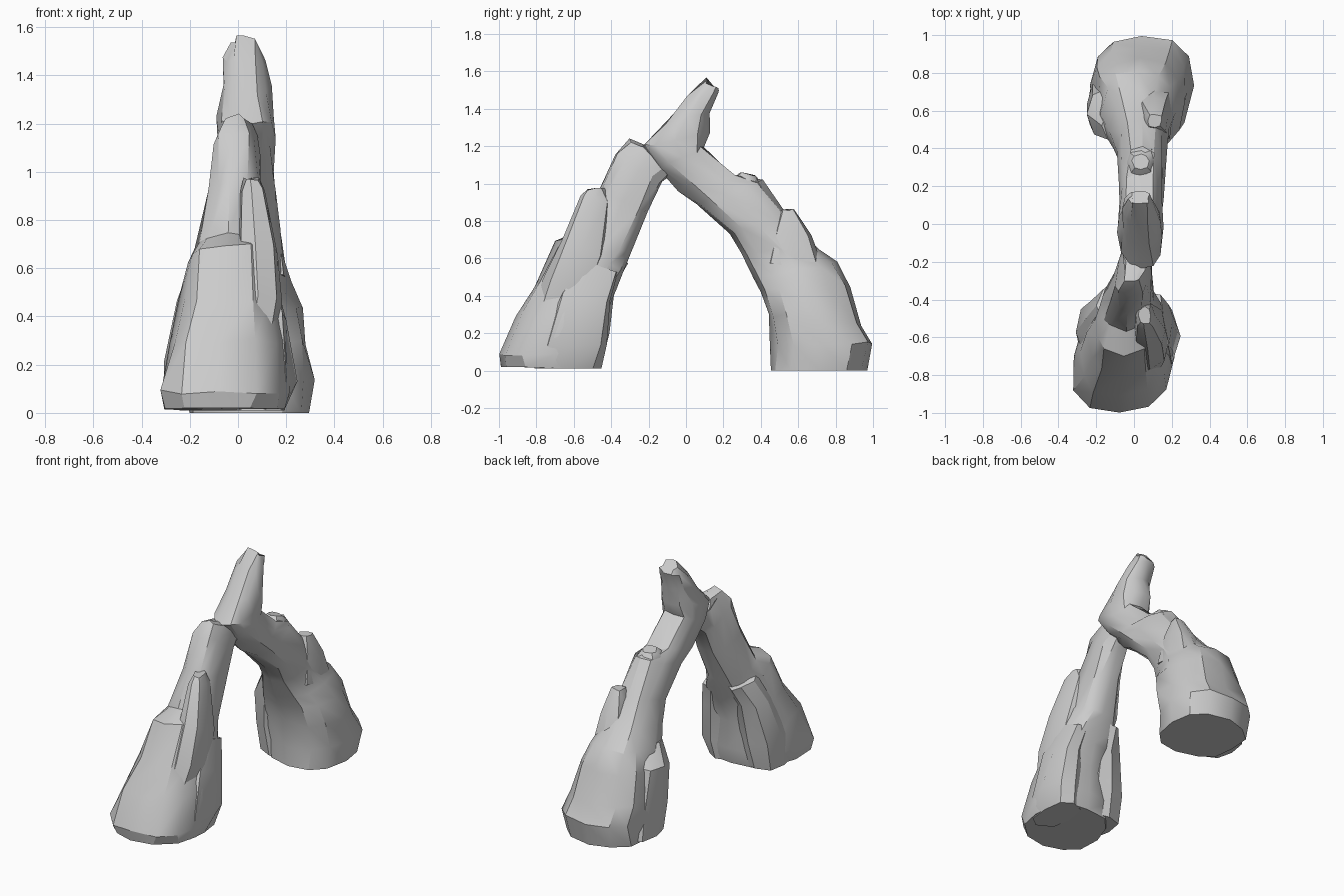
import bpy, bmesh, math, random
from mathutils import Vector

random.seed(4)


def rock(name, sections, sides=12, power=0.75, rough=0.012, skew=0.0):
    """Loft rings; each section is outer (y, z), inner (y, z), x min, x max.
    skew slides the outer edge sideways in proportion to the ring width."""
    bm = bmesh.new()
    rings = []
    for oy, oz, iy, iz, x0, x1 in sections:
        outer, inner = Vector((0, oy, oz)), Vector((0, iy, iz))
        mid, half = (outer + inner) / 2, (outer - inner) / 2
        ring = []
        for k in range(sides):
            a = 2 * math.pi * k / sides
            c, s = math.cos(a), math.sin(a)
            c = math.copysign(abs(c) ** power, c)
            s = math.copysign(abs(s) ** power, s)
            p = mid + half * c
            p.x = (x0 + x1) / 2 + (s + skew * c) * (x1 - x0) / 2
            j = Vector([random.uniform(-rough, rough) for _ in range(3)])
            if oz < 0.05:
                j.z = 0
            ring.append(bm.verts.new(p + j))
        rings.append(ring)
    for a, b in zip(rings, rings[1:]):
        for k in range(sides):
            n = (k + 1) % sides
            bm.faces.new((a[k], a[n], b[n], b[k]))
    bm.faces.new(rings[0][::-1])
    bm.faces.new(rings[-1])
    bmesh.ops.recalc_face_normals(bm, faces=bm.faces)
    mesh = bpy.data.meshes.new(name)
    bm.to_mesh(mesh)
    bm.free()
    ob = bpy.data.objects.new(name, mesh)
    bpy.context.collection.objects.link(ob)
    bpy.ops.object.select_all(action='DESELECT')
    ob.select_set(True)
    bpy.context.view_layer.objects.active = ob
    bpy.ops.object.shade_smooth_by_angle(angle=math.radians(32))
    return ob


# Front leg leaning back to the crown
rock("front_leg", [
    (-0.98, 0.02, -0.45, 0.01, -0.31, 0.20),
    (-1.00, 0.08, -0.42, 0.12, -0.32, 0.22),
    (-0.91, 0.30, -0.42, 0.30, -0.28, 0.20),
    (-0.80, 0.46, -0.37, 0.45, -0.24, 0.18),
    (-0.69, 0.70, -0.34, 0.54, -0.20, 0.14),
    (-0.56, 0.74, -0.30, 0.63, -0.17, 0.11),
    (-0.47, 0.95, -0.20, 0.85, -0.12, 0.10),
    (-0.38, 1.16, -0.12, 1.00, -0.10, 0.09),
    (-0.31, 1.23, -0.05, 1.06, -0.06, 0.07),
    (-0.20, 1.20, 0.00, 1.05, -0.05, 0.06)], power=0.82, skew=-0.14)

# Back leg rising through the crown into the spire
rock("back_leg_and_spire", [
    (0.96, 0.00, 0.46, 0.00, -0.21, 0.29),
    (0.99, 0.15, 0.46, 0.12, -0.23, 0.31),
    (0.94, 0.25, 0.44, 0.30, -0.22, 0.29),
    (0.87, 0.45, 0.40, 0.43, -0.20, 0.26),
    (0.81, 0.57, 0.37, 0.50, -0.17, 0.22),
    (0.70, 0.66, 0.30, 0.63, -0.12, 0.18),
    (0.56, 0.82, 0.23, 0.73, -0.08, 0.17),
    (0.40, 1.01, 0.05, 0.88, -0.07, 0.16),
    (0.27, 1.04, -0.03, 0.97, -0.08, 0.15),
    (0.10, 1.20, -0.14, 1.08, -0.09, 0.15),
    (0.13, 1.28, -0.23, 1.20, -0.08, 0.14),
    (0.13, 1.38, -0.11, 1.32, -0.07, 0.13),
    (0.17, 1.48, 0.00, 1.46, -0.06, 0.11),
    (0.17, 1.50, 0.10, 1.56, -0.02, 0.08)], power=0.8)

# Ribs and slabs split off the front leg
rock("front_rib", [
    (-0.82, 0.26, -0.55, 0.22, -0.05, 0.15),
    (-0.76, 0.48, -0.50, 0.42, -0.01, 0.18),
    (-0.66, 0.70, -0.44, 0.60, 0.00, 0.16),
    (-0.56, 0.93, -0.40, 0.90, 0.00, 0.11),
    (-0.53, 0.97, -0.44, 0.97, 0.02, 0.09)], sides=8, rough=0.008)
rock("front_right_slab", [
    (-0.80, 0.01, -0.45, 0.01, 0.00, 0.20),
    (-0.78, 0.14, -0.42, 0.14, 0.00, 0.24),
    (-0.68, 0.42, -0.40, 0.37, 0.00, 0.20),
    (-0.57, 0.58, -0.36, 0.53, 0.02, 0.15)], sides=8)
rock("front_left_slab", [
    (-0.76, 0.02, -0.45, 0.02, -0.31, -0.05),
    (-0.72, 0.20, -0.42, 0.20, -0.31, -0.05),
    (-0.62, 0.48, -0.37, 0.45, -0.25, -0.05),
    (-0.52, 0.66, -0.32, 0.58, -0.19, -0.05)], sides=8)

# Knobs and slab along the back leg
rock("upper_knob", [
    (0.50, 0.85, 0.14, 0.94, -0.06, 0.13),
    (0.40, 1.01, 0.25, 1.03, -0.04, 0.11),
    (0.37, 1.04, 0.29, 1.06, -0.01, 0.08)], sides=8, rough=0.006)
rock("lower_knob", [
    (0.75, 0.52, 0.42, 0.58, 0.00, 0.21),
    (0.67, 0.72, 0.47, 0.76, 0.03, 0.18),
    (0.58, 0.86, 0.51, 0.86, 0.07, 0.15)], sides=8, rough=0.006)
rock("back_left_slab", [
    (0.82, 0.01, 0.50, 0.01, -0.24, 0.00),
    (0.78, 0.20, 0.48, 0.20, -0.26, 0.00),
    (0.72, 0.46, 0.45, 0.42, -0.24, 0.00),
    (0.62, 0.58, 0.42, 0.54, -0.17, 0.00)], sides=8)
